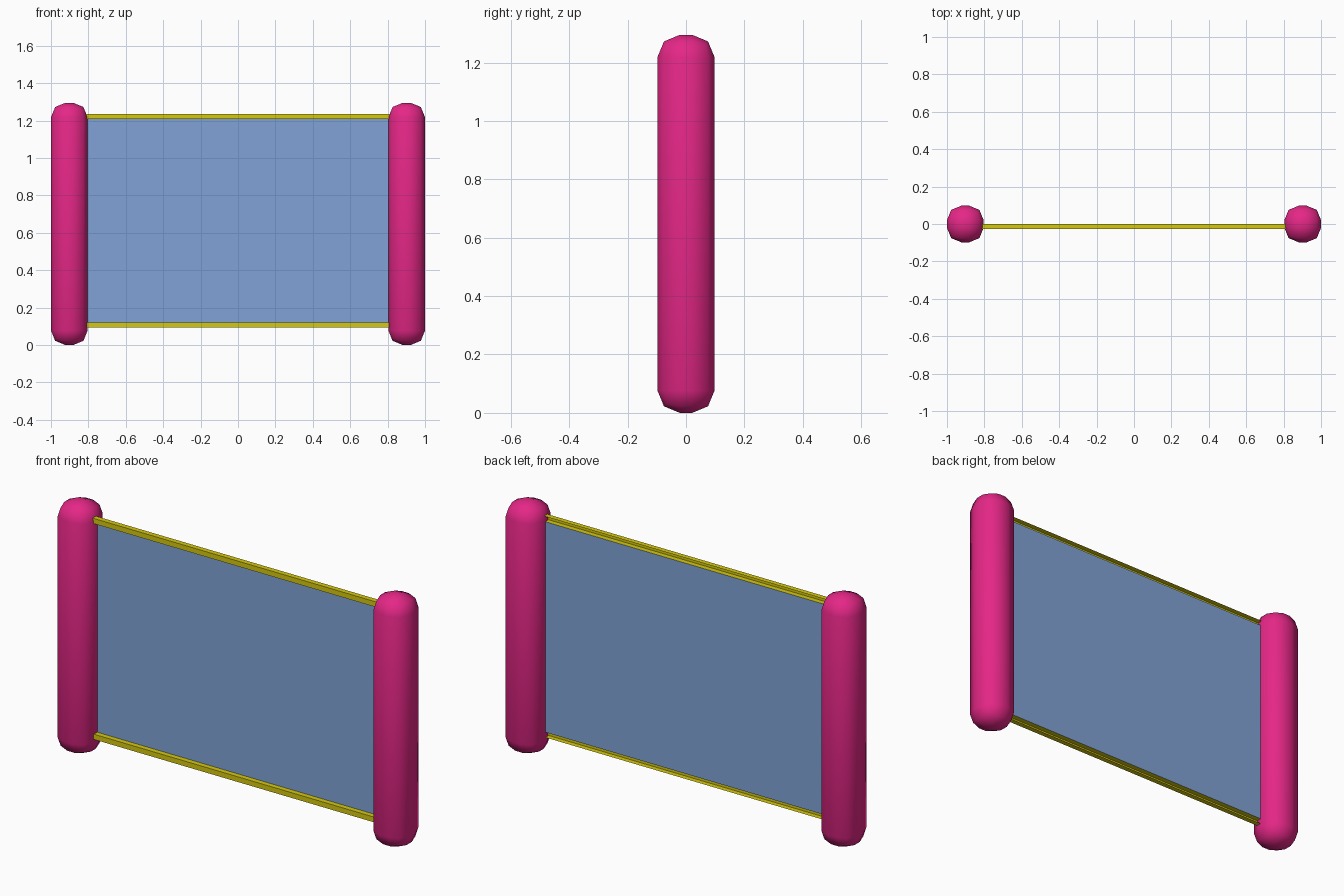
import bpy
import bmesh

default = bpy.data.objects.get("Cube")
if default:
    bpy.data.objects.remove(default, do_unlink=True)


def make_material(name, rgb):
    mat = bpy.data.materials.new(name)
    mat.use_nodes = True
    color = (*rgb, 1)
    mat.diffuse_color = color
    mat.node_tree.nodes["Principled BSDF"].inputs["Base Color"].default_value = color
    return mat


pink = make_material("pink", (0.78, 0.02, 0.24))
yellow = make_material("yellow", (0.66, 0.58, 0.005))
blue = make_material("blue", (0.22, 0.37, 0.68))

HEIGHT = 1.295
POST_WIDTH = 0.196
POST_X = 1 - POST_WIDTH / 2
INNER_X = POST_X - POST_WIDTH / 2 + 0.01
RAIL_SIZE = 0.027


def add_object(name, bm, mat):
    mesh = bpy.data.meshes.new(name)
    bm.to_mesh(mesh)
    bm.free()
    mesh.materials.append(mat)
    obj = bpy.data.objects.new(name, mesh)
    bpy.context.collection.objects.link(obj)
    return obj


def add_strip(name, profile, mat):
    """Sweep an open (y, z) profile across the width between the posts."""
    bm = bmesh.new()
    rows = [[bm.verts.new((x, y, z)) for y, z in profile]
            for x in (-INNER_X, INNER_X)]
    for i in range(len(profile) - 1):
        bm.faces.new((rows[0][i], rows[1][i], rows[1][i + 1], rows[0][i + 1]))
    return add_object(name, bm, mat)


# Rounded posts
for side, sign in (("left", 1), ("right", -1)):
    bm = bmesh.new()
    bmesh.ops.create_cube(bm, size=1)
    bmesh.ops.scale(bm, vec=(POST_WIDTH, POST_WIDTH, HEIGHT), verts=bm.verts)
    bmesh.ops.bevel(bm, geom=bm.edges[:], offset=0.077, segments=2,
                    profile=0.5, affect='EDGES')
    for face in bm.faces:
        face.smooth = True
    post = add_object(side + "_post", bm, pink)
    post.location = (sign * POST_X, 0, HEIGHT / 2)

# Channel rails, open at the back
for name, z in (("bottom_rail", 0.094), ("top_rail", 1.208)):
    top = z + RAIL_SIZE
    add_strip(name, [(0, z), (-RAIL_SIZE, z), (-RAIL_SIZE, top), (0, top)], yellow)

# Thin panel between the rails
add_strip("panel", [(0, 0.094 + RAIL_SIZE), (0, 1.208)], blue)
